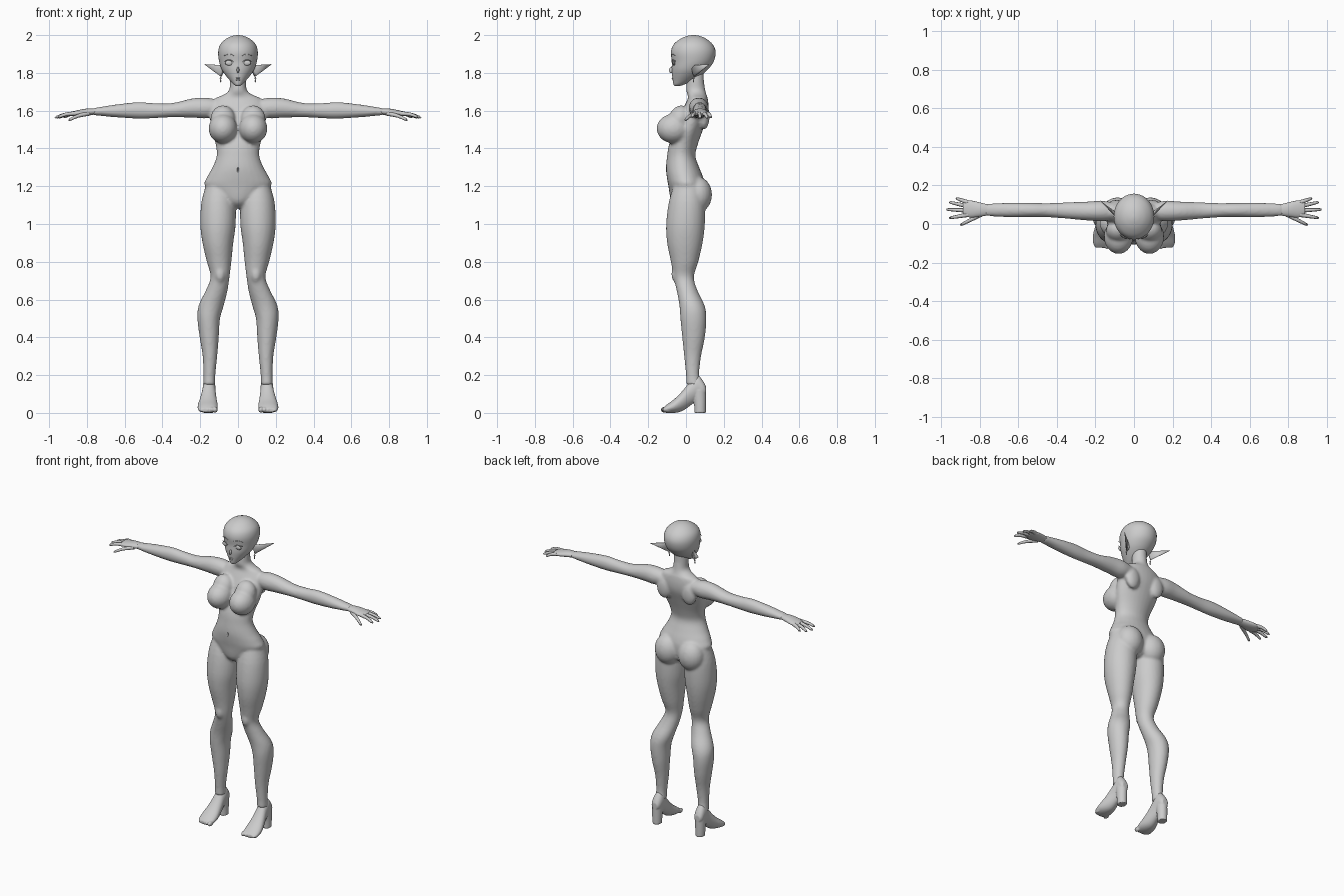
import bpy, bmesh, math
from mathutils import Vector, Matrix

cube = bpy.data.objects.get("Cube")
if cube:
    bpy.data.objects.remove(cube)

grey = bpy.data.materials.new("plain grey")
grey.use_nodes = True
COLOUR = (0.6, 0.6, 0.6, 1)
grey.diffuse_color = COLOUR
grey.node_tree.nodes["Principled BSDF"].inputs["Base Color"].default_value = COLOUR


def smooth_rows(rows, steps=4):
    """Catmull-Rom interpolation between the section rows."""
    out = []
    for i in range(len(rows) - 1):
        a, b, c, d = (rows[max(0, min(len(rows) - 1, i + k))] for k in (-1, 0, 1, 2))
        for s in range(steps):
            t = s / steps
            out.append([q + t * (r - p) / 2 + t * t * (p - 2.5 * q + 2 * r - e / 2)
                        + t ** 3 * (1.5 * (q - r) + (e - p) / 2)
                        for p, q, r, e in zip(a, b, c, d)])
    return out + [list(rows[-1])]


def loft(bm, rows, axis, side=1, n=28):
    """Oval sections (position, u0, u1, v0, v1) stacked along an axis."""
    rings = []
    for t, u0, u1, v0, v1 in smooth_rows(rows):
        ring = []
        for k in range(n):
            a = 2 * math.pi * k / n
            u = (u0 + u1) / 2 + (u1 - u0) / 2 * math.cos(a)
            v = (v0 + v1) / 2 + (v1 - v0) / 2 * math.sin(a)
            x, y, z = {"x": (t, u, v), "y": (u, t, v), "z": (u, v, t)}[axis]
            ring.append(bm.verts.new((side * x, y, z)))
        rings.append(ring)
    for lo, hi in zip(rings, rings[1:]):
        for k in range(n):
            bm.faces.new((lo[k], lo[k - 1], hi[k - 1], hi[k]))
    bm.faces.new(rings[0])
    bm.faces.new(rings[-1])


def ball(bm, centre, radii, side=1, tilt=0):
    place = (Matrix.Translation((side * centre[0], *centre[1:]))
             @ Matrix.Rotation(tilt, 4, "X") @ Matrix.Diagonal((*radii, 1)))
    bmesh.ops.create_uvsphere(bm, u_segments=20, v_segments=12, radius=1, matrix=place)


def finish(name, bm, mirror=False):
    bmesh.ops.recalc_face_normals(bm, faces=bm.faces)
    mesh = bpy.data.meshes.new(name)
    bm.to_mesh(mesh)
    bm.free()
    mesh.materials.append(grey)
    for p in mesh.polygons:
        p.use_smooth = True
    ob = bpy.data.objects.new(name, mesh)
    bpy.context.collection.objects.link(ob)
    if mirror:
        ob.modifiers.new("Mirror", "MIRROR").use_mirror_merge = False
    return ob


def fuse(ob, size, rounds):
    m = ob.modifiers.new("Fuse", "REMESH")
    m.mode, m.voxel_size, m.use_smooth_shade = "VOXEL", size, True
    s = ob.modifiers.new("Soften", "SMOOTH")
    s.factor, s.iterations = 0.5, rounds


def tube(name, points, radii, mirror=True):
    cu = bpy.data.curves.new(name, "CURVE")
    cu.dimensions, cu.bevel_depth, cu.bevel_resolution = "3D", 1, 2
    cu.use_fill_caps = True
    sp = cu.splines.new("POLY")
    path = smooth_rows([(*p, r) for p, r in zip(points, radii)], 3)
    sp.points.add(len(path) - 1)
    for pt, (x, y, z, r) in zip(sp.points, path):
        pt.co, pt.radius = (x, y, z, 1), r
    sp.use_smooth = True
    cu.materials.append(grey)
    ob = bpy.data.objects.new(name, cu)
    bpy.context.collection.objects.link(ob)
    if mirror:
        ob.modifiers.new("Mirror", "MIRROR").use_mirror_merge = False
    return ob


# Torso and neck: height, half width, front, back
torso = [(1.085, .03, -.04, .05), (1.12, .09, -.078, .09), (1.2, .175, -.093, .1),
         (1.25, .163, -.102, .09), (1.3, .135, -.106, .07), (1.36, .113, -.1, .05),
         (1.42, .118, -.09, .062), (1.5, .14, -.06, .09), (1.57, .15, -.035, .115),
         (1.62, .15, -.012, .12), (1.665, .12, .01, .115), (1.685, .075, .008, .108),
         (1.71, .047, .0, .102), (1.76, .043, .004, .095), (1.84, .04, .005, .095)]
# Leg: height, inner, outer, front, back
leg = [(1.22, .04, .165, -.06, .08), (1.12, .015, .193, -.09, .1), (1.0, .012, .2, -.105, .1),
       (.9, .025, .188, -.1, .088), (.8, .035, .165, -.08, .065), (.72, .045, .145, -.066, .042),
       (.65, .055, .17, -.05, .06), (.57, .075, .208, -.035, .098), (.5, .095, .215, -.03, .108),
       (.4, .102, .203, -.02, .1), (.3, .11, .187, -.01, .08), (.2, .12, .183, .0, .07),
       (.15, .12, .185, .0, .085)]
# Arm: distance out, front, back, bottom, top
arm = [(.08, .025, .105, 1.585, 1.65), (.16, .015, .12, 1.56, 1.668), (.24, .018, .116, 1.563, 1.665),
       (.35, .028, .112, 1.565, 1.64), (.45, .035, .108, 1.56, 1.64), (.53, .035, .11, 1.558, 1.645),
       (.65, .035, .11, 1.565, 1.632), (.77, .042, .104, 1.577, 1.613)]

body = bmesh.new()
loft(body, [(z, -w, w, f, b) for z, w, f, b in torso], "z")
for s in (1, -1):
    loft(body, leg, "z", s)
    loft(body, arm, "x", s)
    ball(body, (.08, -.066, 1.505), (.076, .09, .078), s)
    ball(body, (.08, -.035, 1.555), (.066, .058, .075), s, -.35)
    ball(body, (.085, .062, 1.155), (.084, .076, .095), s)
    ball(body, (.095, -.045, .735), (.03, .033, .05), s)
    ball(body, (.09, .095, 1.57), (.05, .03, .07), s)
body = finish("body", body)
fuse(body, .008, 6)

# Feet with heel blocks and toes
foot = bmesh.new()
loft(foot, [(-.122, .125, .2, .004, .025), (-.1, .11, .212, 0, .045), (-.06, .107, .213, 0, .075),
            (-.02, .112, .203, .01, .115), (.025, .118, .19, .04, .17), (.06, .12, .186, .07, .2),
            (.09, .125, .184, .08, .17), (.106, .135, .174, .1, .14)], "y")
loft(foot, [(0, .128, .184, .045, .105), (.05, .126, .186, .042, .106), (.12, .123, .187, .03, .107)], "z")
for i in range(5):
    ball(foot, (.121 + .0195 * i, -.112 + .004 * i, .017), (.013 - .001 * i, .022, .016 - .001 * i))
foot = finish("foot", foot, True)
fuse(foot, .004, 3)

# Palms
palm = bmesh.new()
loft(palm, [(.755, .045, .101, 1.58, 1.611), (.8, .038, .112, 1.573, 1.611),
            (.85, .034, .122, 1.57, 1.602), (.885, .045, .116, 1.573, 1.594)], "x")
finish("palm", palm, True)

# Fingers, knuckle to tip
for name, y0, tip in (("little_finger", .112, (.918, .132, 1.565)), ("ring_finger", .092, (.952, .112, 1.563)),
                      ("middle_finger", .07, (.966, .075, 1.563)), ("index_finger", .048, (.952, .032, 1.566)),
                      ("thumb", .05, (.895, -.004, 1.55))):
    start = Vector((.79 if name == "thumb" else .86, y0, 1.585))
    end = Vector(tip)
    mid = start.lerp(end, .55) + Vector((0, 0, .006))
    tube(name, [start, mid, end.lerp(mid, .08), end], [.012, .0095, .007, .003])

# Head: height, half width, front, back
head_rows = [(1.73, .008, -.058, -.035), (1.738, .022, -.066, -.01), (1.76, .043, -.07, .04),
             (1.79, .068, -.074, .085), (1.82, .087, -.076, .118), (1.86, .1, -.075, .147),
             (1.91, .105, -.08, .157), (1.95, .094, -.066, .142), (1.98, .064, -.03, .108),
             (1.995, .032, .005, .075), (2.0, .006, .03, .045)]
head = bmesh.new()
loft(head, [(z, -w, w, f, b) for z, w, f, b in head_rows], "z", n=40)
ball(head, (0, -.077, 1.815), (.007, .013, .016), tilt=-.3)
ball(head, (0, -.071, 1.772), (.014, .005, .004))
ball(head, (0, -.068, 1.763), (.011, .005, .004))
finish("head", head)

# Eyes with lids and brows
eye = bmesh.new()
ball(eye, (.047, -.064, 1.853), (.021, .007, .014))
finish("eye", eye, True)
tube("upper_lid", [(.022, -.075, 1.856), (.045, -.074, 1.869), (.073, -.053, 1.861)], [.001, .003, .0015])
tube("brow", [(.018, -.079, 1.89), (.045, -.073, 1.899), (.074, -.056, 1.891)], [.001, .002, .001])

# Pointed ears: flattened cones aimed outward and back
base, tip = Vector((.083, .04, 1.81)), Vector((.177, .122, 1.845))
aim = (tip - base).normalized()
across = aim.cross(Vector((0, 0, 1))).normalized()
up = across.cross(aim)
turn = Matrix((across, up, aim)).transposed().to_4x4()
ear = bmesh.new()
bmesh.ops.create_cone(ear, cap_ends=True, segments=20, radius1=1, radius2=.03, depth=(tip - base).length,
                      matrix=Matrix.Translation((base + tip) / 2) @ turn @ Matrix.Diagonal((.011, .032, 1, 1)))
finish("ear", ear, True)

# Earrings
tube("earring_chain", [(.092, .04, 1.795), (.092, .04, 1.775), (.092, .04, 1.76)], [.002, .0015, .0015])
drop = bmesh.new()
ball(drop, (.092, .04, 1.772), (.005, .005, .006))
ball(drop, (.092, .04, 1.758), (.0035, .0035, .008))
finish("earring_drop", drop, True)

# Navel
navel = bmesh.new()
ball(navel, (0, -.106, 1.285), (.005, .008, .014))
navel = finish("navel_cutter", navel)
navel.hide_render = True
navel.hide_set(True)
cut = body.modifiers.new("Navel", "BOOLEAN")
cut.operation, cut.object = "DIFFERENCE", navel
